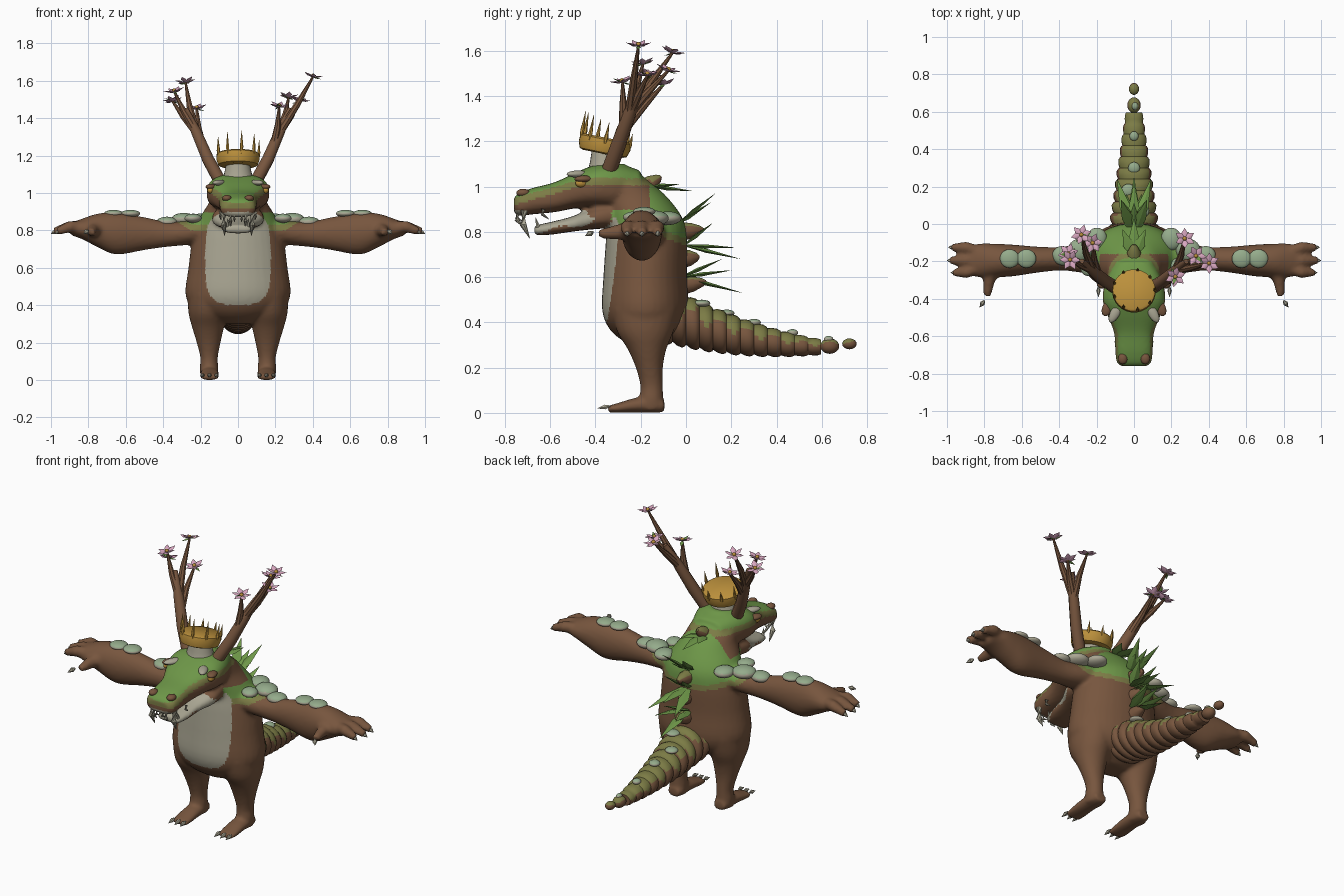
import bpy, bmesh, math
from mathutils import Vector, Matrix

if "Cube" in bpy.data.objects:
    bpy.data.objects.remove(bpy.data.objects["Cube"], do_unlink=True)


def material(name, r, g, b):
    m = bpy.data.materials.new(name)
    m.use_nodes = True
    m.diffuse_color = (r, g, b, 1)
    m.node_tree.nodes["Principled BSDF"].inputs["Base Color"].default_value = (r, g, b, 1)
    return m


BROWN = material("bark brown", .185, .092, .048)
OLIVE = material("olive transition", .2, .2, .06)
GREEN = material("moss green", .155, .31, .065)
STONE = material("pale stone", .4, .38, .29)
LICHEN = material("lichen stone", .3, .41, .26)
GOLD = material("gold", .5, .28, .045)
PINK = material("blossom pink", .68, .38, .52)


def finish(name, bm, mats, angle=40, rule=None, remesh=0):
    """Turn a bmesh into a shaded object, optionally fused, and colour its faces."""
    bmesh.ops.recalc_face_normals(bm, faces=bm.faces)
    mesh = bpy.data.meshes.new(name)
    bm.to_mesh(mesh)
    bm.free()
    obj = bpy.data.objects.new(name, mesh)
    bpy.context.collection.objects.link(obj)
    if remesh:
        fuse = obj.modifiers.new("fuse", 'REMESH')
        fuse.mode, fuse.voxel_size = 'VOXEL', remesh
        soft = obj.modifiers.new("soften", 'SMOOTH')
        soft.factor, soft.iterations = .5, 4
        dg = bpy.context.evaluated_depsgraph_get()
        obj.data = bpy.data.meshes.new_from_object(obj.evaluated_get(dg))
        obj.modifiers.clear()
        obj.data.name = name
    obj.data.materials.clear()
    for m in mats:
        obj.data.materials.append(m)
    if rule:
        for f in obj.data.polygons:
            f.material_index = rule(f.center, f.normal)
    bpy.ops.object.select_all(action='DESELECT')
    obj.select_set(True)
    bpy.context.view_layer.objects.active = obj
    bpy.ops.object.shade_smooth_by_angle(angle=math.radians(angle))
    return obj


def skin(bm, loops):
    """Bridge rings of points and cap both ends."""
    rows = [[bm.verts.new(p) for p in loop] for loop in loops]
    n = len(rows[0])
    for a, b in zip(rows, rows[1:]):
        for i in range(n):
            bm.faces.new((a[i], a[(i + 1) % n], b[(i + 1) % n], b[i]))
    bm.faces.new(rows[0])
    bm.faces.new(rows[-1])


def spline(rows, sub):
    out = []
    for i in range(len(rows) - 1):
        p = [rows[max(0, min(len(rows) - 1, i + k))] for k in (-1, 0, 1, 2)]
        for s in range(sub):
            t = s / sub
            out.append([.5 * (2 * b + (c - a) * t + (2 * a - 5 * b + 4 * c - d) * t * t
                              + (3 * b - a - 3 * c + d) * t ** 3) for a, b, c, d in zip(*p)])
    return out + [list(rows[-1])]


def loft(bm, axis, rings, n=24, power=1, sub=4, sx=1):
    """Rings are (position on axis, two centre values, two radii)."""
    u, v = [i for i in range(3) if i != axis]
    loops = []
    for t, a, b, ra, rb in spline(rings, sub):
        loop = []
        for i in range(n):
            w = 2 * math.pi * i / n
            c, s = math.cos(w), math.sin(w)
            p = [0, 0, 0]
            p[axis] = t
            p[u] = a + max(ra, .002) * math.copysign(abs(c) ** power, c)
            p[v] = b + max(rb, .002) * math.copysign(abs(s) ** power, s)
            p[0] *= sx
            loop.append(p)
        loops.append(loop)
    skin(bm, loops)


def tube(bm, pts, radii, n=8, flat=1):
    pts = [Vector(p) for p in pts]
    loops = []
    for i, (p, r) in enumerate(zip(pts, radii)):
        d = pts[min(i + 1, len(pts) - 1)] - pts[max(i - 1, 0)]
        q = d.to_track_quat('Z', 'Y')
        r = max(r, .0008)
        loops.append([p + q @ Vector((r * math.cos(2 * math.pi * k / n),
                                      r * flat * math.sin(2 * math.pi * k / n), 0)) for k in range(n)])
    skin(bm, loops)


def spike(bm, base, tip, r, n=6, flat=1, belly=.4, start=.3):
    base, tip = Vector(base), Vector(tip)
    tube(bm, [base, base.lerp(tip, belly), tip], [r * start, r, 0], n, flat)


def blob(bm, p, rx, ry, rz, turn=0):
    m = Matrix.Translation(p) @ Matrix.Rotation(turn, 4, 'Z') @ Matrix.Diagonal((rx, ry, rz, 1))
    bmesh.ops.create_icosphere(bm, subdivisions=3, radius=1, matrix=m)


# Body: torso, head, jaw, legs and arms fused into one skin
bm = bmesh.new()
loft(bm, 2, [(.30, 0, -.19, .10, .06), (.36, 0, -.18, .22, .15), (.45, 0, -.18, .28, .19),
             (.6, 0, -.18, .265, .185), (.75, 0, -.175, .245, .18), (.85, 0, -.18, .215, .17),
             (.95, 0, -.23, .155, .15), (1.03, 0, -.29, .13, .12), (1.1, 0, -.33, .07, .06)], 36)
loft(bm, 1, [(-.2, 0, 1.0, .1, .07), (-.3, 0, 1.0, .15, .1), (-.4, 0, 1.0, .168, .095),
             (-.48, 0, .985, .145, .08), (-.58, 0, .953, .107, .066), (-.68, 0, .935, .1, .058),
             (-.74, 0, .92, .092, .05), (-.76, 0, .92, .065, .03)], 32, .75)
loft(bm, 1, [(-.26, 0, .88, .12, .06), (-.4, 0, .862, .14, .05), (-.5, 0, .835, .102, .034),
             (-.6, 0, .815, .088, .028), (-.67, 0, .806, .07, .022)], 24, .75)
for s in (-1, 1):
    loft(bm, 2, [(.01, .155, -.15, .045, .05), (.06, .155, -.153, .05, .053), (.12, .155, -.152, .047, .05),
                 (.2, .157, -.162, .064, .06), (.28, .16, -.172, .085, .085), (.36, .16, -.18, .105, .125),
                 (.46, .15, -.18, .12, .15)], sx=s)
    loft(bm, 1, [(-.095, .152, .03, .035, .026), (-.13, .152, .036, .047, .036), (-.22, .152, .034, .05, .033),
                 (-.3, .152, .022, .053, .022), (-.345, .152, .016, .046, .015)], sx=s)
    loft(bm, 0, [(.12, -.18, .82, .1, .08), (.25, -.18, .79, .085, .066), (.38, -.185, .78, .064, .068),
                 (.5, -.19, .783, .068, .088), (.65, -.195, .783, .085, .112), (.75, -.195, .8, .09, .09),
                 (.83, -.195, .808, .09, .056), (.89, -.195, .808, .075, .035)], sx=s)
    for y, x in ((-.125, .975), (-.195, .985), (-.26, .965)):
        tube(bm, [(s * .8, (y - .19) / 2, .82), (s * .9, y, .82), (s * x, y, .795)], [.03, .032, .02], 10)
    tube(bm, [(s * .72, -.21, .81), (s * .775, -.29, .8), (s * .785, -.385, .79)], [.05, .036, .02], 10)


def body_colour(c, n):
    ax = abs(c.x)
    if c.y < -.24 and n.y < -.1 and (ax / .175) ** 3 + (abs(c.z - .65) / .25) ** 4 < 1:
        return 3
    if c.y < -.42 and ax < .16 and c.z < .875:
        return 1 if n.z > .7 else 0
    if c.y < -.33 or (c.z > .9 and c.y < -.16):
        edge = 1.035 + .28 * min(0, c.y + .45)
    else:
        edge = .83 - .35 * max(0, c.y + .17) + max(0, ax - .25) * .6
    d = c.z - edge
    return 2 if d > 0 else 1 if d > -.03 else 0


finish("body", bm, [BROWN, OLIVE, GREEN, STONE], 60, body_colour, .011)

# Tail: overlapping rings that shrink towards the tip
bm = bmesh.new()
rings = []
for i in range(12):
    for off, k in ((0, .88), (.02, .98), (.042, 1.02), (.056, .95)):
        y = -.12 + i * .06 + off
        rings.append((y, 0, .405 - .34 * y + .25 * y * y, k * (.132 - .145 * y), k * (.118 - .14 * y)))
loft(bm, 1, rings, 24, sub=1)
blob(bm, (0, .635, .295), .036, .042, .034)
blob(bm, (0, .722, .305), .027, .032, .024)
finish("tail", bm, [BROWN, OLIVE], 50, lambda c, n: int(n.z > .35 + .25 * math.sin(c.y * 52)))

# Mossy stones on the shoulders, forearms and tail
bm = bmesh.new()
for s in (-1, 1):
    for x, y, z, r in ((.2, -.08, .86, .055), (.29, -.14, .86, .062), (.38, -.17, .845, .052), (.24, -.23, .865, .045)):
        blob(bm, (s * x, y, z), r * 1.1, r, r * .55, x * 9 * s)
    for x in (.575, .665):
        blob(bm, (s * x, -.185, .89), .052, .05, .02)
for y, x in ((.07, .04), (.18, -.03), (.3, 0), (.47, 0), (.63, .005)):
    blob(bm, (x, y, .515 - .46 * y + .25 * y * y), .045 - .045 * y, .04 - .03 * y, .016)
finish("mossy_stones", bm, [STONE, LICHEN], 60, lambda c, n: int(n.z > .55))

# Face: brows, eyes and teeth
bm = bmesh.new()
for s in (-1, 1):
    blob(bm, (s * .1, -.475, 1.055), .026, .058, .016, s * .5)
    for x, y, top, tip, r in ((.075, -.715, .895, .77, .019), (.04, -.742, .885, .82, .013),
                              (.095, -.63, .9, .855, .01), (.02, -.745, .88, .845, .009)):
        tube(bm, [(s * x, y, top), (s * x, y - .005, (top + tip) / 2), (s * x * .95, y + .025, tip)],
             [r, r * .8, 0])
    spike(bm, (s * .055, -.65, .81), (s * .055, -.665, .865), .011, belly=.2, start=1)
finish("brows_and_teeth", bm, [STONE])
bm = bmesh.new()
for s in (-1, 1):
    blob(bm, (s * .143, -.46, 1.015), .02, .03, .02, s * .4)
finish("eyes", bm, [GOLD])
bm = bmesh.new()
for s in (-1, 1):
    blob(bm, (s * .142, -.45, 1.033), .028, .045, .016, s * .4)
    blob(bm, (s * .06, -.72, .972), .025, .03, .018)
finish("eyelids_and_nostrils", bm, [BROWN])

# Claws on the hands and feet
bm = bmesh.new()
for s in (-1, 1):
    for x in (.115, .152, .19):
        spike(bm, (s * x, -.335, .03), (s * x, -.39, .02), .012)
    for y, x in ((-.125, .968), (-.195, .975), (-.26, .955)):
        spike(bm, (s * x, y, .797), (s * (x + .025), y, .782), .011, start=.8)
    spike(bm, (s * .8, -.41, .8), (s * .825, -.445, .782), .014)
finish("claws", bm, [STONE])

# Crown on its pale stump, tilted back
bm = bmesh.new()
loft(bm, 2, [(1.06, 0, -.36, .088, .08), (1.1, 0, -.36, .075, .066), (1.17, 0, -.36, .06, .055)])
finish("crown_stump", bm, [STONE])
bm = bmesh.new()
loft(bm, 2, [(-.036, 0, 0, .09, .09), (-.03, 0, 0, .106, .106), (0, 0, 0, .116, .116),
             (.028, 0, 0, .114, .114), (.036, 0, 0, .102, .102)], 32, sub=1)
for i in range(9):
    a = 2 * math.pi * (i + .25) / 9
    x, y = .11 * math.sin(a), -.11 * math.cos(a)
    spike(bm, (x, y, -.01), (x * 1.03, y * 1.03, .105 + .03 * math.cos(a)), .0095)
crown = finish("crown", bm, [GOLD], 50)
crown.location = (0, -.36, 1.18)
crown.rotation_euler.x = -.2

# Antlers: a main beam and side branches on each side
trunk = [(.1, -.34, 1.07), (.16, -.3, 1.18), (.22, -.25, 1.32)]
left_tips = [(.4, -.21, 1.62), (.27, -.08, 1.51), (.22, -.28, 1.46), (.33, -.17, 1.49)]
right_tips = [(-.28, -.06, 1.59), (-.34, -.19, 1.54), (-.22, -.1, 1.45), (-.35, -.16, 1.49)]
bm = bmesh.new()
for s, tips in ((1, left_tips), (-1, right_tips)):
    beam = [Vector((s * x, y, z)) for x, y, z in trunk]
    tube(bm, beam + [Vector((s * .28, -.2, 1.45))], [.034, .033, .029, .014], 10)
    for i, tip in enumerate(tips):
        root = beam[2] if i != 2 else beam[1].lerp(beam[2], .5)
        tip = Vector(tip)
        bend = root.lerp(tip, .5) + Vector((s * .008, 0, .005))
        tube(bm, [root, bend, tip], [.022, .017, .006])
finish("antlers", bm, [BROWN])

# Blossoms at the antler tips
petals, hearts, leaves = bmesh.new(), bmesh.new(), bmesh.new()
for k, tip in enumerate(left_tips + right_tips):
    tip = Vector(tip)
    up = Vector((tip.x * .6, .35 * math.sin(k * 2), 1))
    q = up.to_track_quat('Z', 'Y')
    for i in range(6):
        a = math.pi * i / 3 + k
        spike(petals, tip, tip + q @ Vector((.056 * math.cos(a), .056 * math.sin(a), .016)), .017, 6, .3, .55)
    blob(hearts, tip + q @ Vector((0, 0, .008)), .011, .011, .011)
    for i in range(2):
        a = k + i * 2.5
        spike(leaves, tip, tip + Vector((.045 * math.cos(a), .045 * math.sin(a), -.012 + i * .03)), .011, 4, .3)
finish("blossom_petals", petals, [PINK], 30)
finish("blossom_hearts", hearts, [GOLD])
finish("blossom_leaves", leaves, [GREEN], 20)

# Spine: stubby thorns, each with a fan of pointed leaves
bm, thorns = bmesh.new(), bmesh.new()
fans = [((-.16, 1.0), [(0, .03, .98), (.06, -.03, 1.01)]),
        ((-.03, .84), [(.07, .13, .97), (.05, .07, .9), (0, .11, .93)]),
        ((-.01, .74), [(.09, .24, .68), (0, .22, .73), (.06, .12, .84)]),
        ((-.02, .6), [(.07, .2, .63), (0, .25, .53), (.04, .16, .68)])]
for (y, z), tips in fans:
    for x, ty, tz in tips:
        for s in ((-1, 1) if x else (1,)):
            spike(bm, (s * x * .2, y, z), (s * x, ty, tz), .03, 4, .3)
finish("spine_leaves", bm, [GREEN], 20)
for y, z, dy, dz in ((-.19, .99, .08, .055), (-.03, .8, .11, .01), (-.03, .56, .12, .02), (-.02, .68, .08, .01)):
    a, d = Vector((0, y, z)), Vector((0, dy, dz))
    tube(thorns, [a, a + d * .5, a + d * .85, a + d], [.045, .036, .02, .006], 10)
finish("spine_thorns", thorns, [BROWN, OLIVE], 40, lambda c, n: int(n.z > .4))
